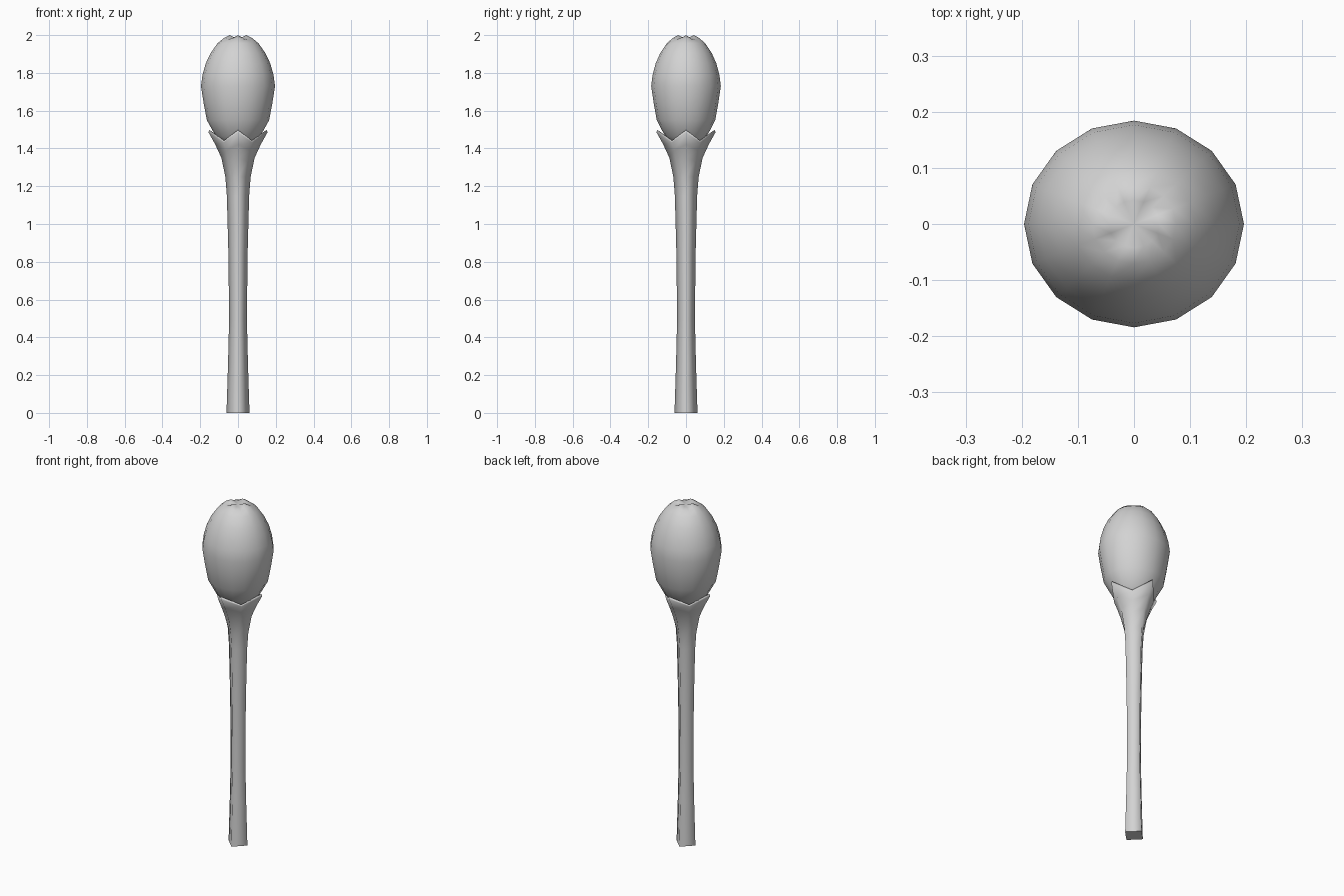
import bpy
import bmesh
from math import sin, cos, tau

cube = bpy.data.objects.get("Cube")
if cube:
    bpy.data.objects.remove(cube)

# One plain grey for the whole flower
grey = bpy.data.materials.new("soft grey")
grey.use_nodes = True
colour = (0.65, 0.65, 0.65, 1)
grey.diffuse_color = colour
shader = next(n for n in grey.node_tree.nodes if n.type == 'BSDF_PRINCIPLED')
shader.inputs["Base Color"].default_value = colour


def loft(name, rings, bottom_z=None, top_z=None):
    """Skin rings of points; a given pole height closes that end with a fan."""
    bm = bmesh.new()
    loops = [[bm.verts.new(p) for p in ring] for ring in rings]
    n = len(loops[0])
    for low, high in zip(loops, loops[1:]):
        for i in range(n):
            j = (i + 1) % n
            bm.faces.new((low[i], low[j], high[j], high[i]))
    for loop, z in ((loops[0], bottom_z), (loops[-1], top_z)):
        if z is None:
            bm.faces.new(loop)
        else:
            pole = bm.verts.new((0, 0, z))
            for i in range(n):
                bm.faces.new((loop[i], loop[(i + 1) % n], pole))
    bmesh.ops.recalc_face_normals(bm, faces=bm.faces)
    for face in bm.faces:
        face.smooth = len(face.verts) < 5
        if not face.smooth:
            for edge in face.edges:
                edge.smooth = False
    mesh = bpy.data.meshes.new(name)
    bm.to_mesh(mesh)
    bm.free()
    mesh.materials.append(grey)
    obj = bpy.data.objects.new(name, mesh)
    bpy.context.collection.objects.link(obj)
    return obj


def four_way(r_axis, z_axis, r_diag=None, z_diag=None):
    """Eight points: corners on the axes, with separate points between."""
    r_diag = r_axis * 0.72 if r_diag is None else r_diag
    z_diag = z_axis if z_diag is None else z_diag
    ring = []
    for i in range(8):
        a = tau * i / 8
        r, z = (r_diag, z_diag) if i % 2 else (r_axis, z_axis)
        ring.append((r * cos(a), r * sin(a), z))
    return ring


# Stem flaring into a four-pointed calyx with a thin rim
stem_profile = [(0.061, 0), (0.053, 0.25), (0.047, 0.5), (0.051, 0.85),
                (0.059, 1.15), (0.067, 1.25)]
stem_rings = [four_way(r, z) for r, z in stem_profile]
stem_rings += [
    four_way(0.088, 1.35, 0.07, 1.33),
    four_way(0.12, 1.42, 0.09, 1.39),
    four_way(0.156, 1.485, 0.106, 1.432),
    four_way(0.153, 1.498, 0.104, 1.442),
    four_way(0.142, 1.492, 0.097, 1.438),
    four_way(0.105, 1.43, 0.08, 1.40),
]
loft("stem_and_calyx", stem_rings, top_z=1.37)

# Closed bud: slightly oval, with petal tips gathered at the crown
bud_profile = [(0.06, 1.41, 0), (0.118, 1.465, 0), (0.165, 1.55, 0),
               (0.182, 1.64, 0), (0.196, 1.73, 0), (0.188, 1.79, 0),
               (0.171, 1.85, 0), (0.145, 1.905, 0), (0.108, 1.957, 0),
               (0.075, 1.98, 0.004), (0.045, 1.99, 0.01)]
bud_rings = []
for r, z, wave in bud_profile:
    angles = [tau * i / 16 for i in range(16)]
    bud_rings.append([(r * cos(a), r * 0.94 * sin(a), z + wave * cos(4 * a))
                      for a in angles])
loft("flower_bud", bud_rings, bottom_z=1.39, top_z=1.98)
